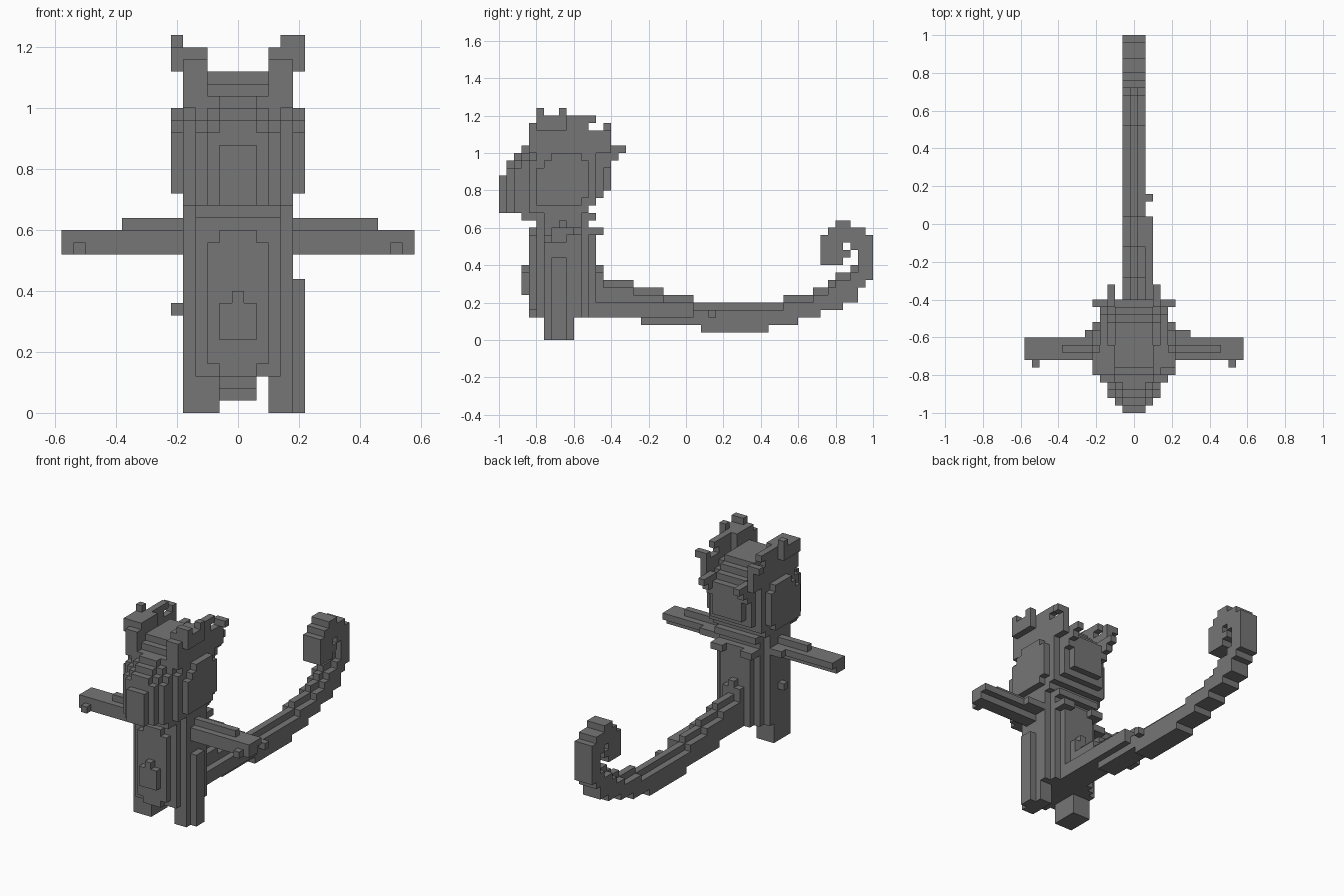
import bpy, bmesh

cube = bpy.data.objects.get("Cube")
if cube:
    bpy.data.objects.remove(cube, do_unlink=True)

S = 0.04  # block size
grey = bpy.data.materials.new("mid_grey")
grey.use_nodes = True
COLOUR = (0.18, 0.18, 0.18, 1)
grey.diffuse_color = COLOUR
grey.node_tree.nodes["Principled BSDF"].inputs["Base Color"].default_value = COLOUR

parts = {}


def block(part, xs, ys, zs, front_top=0, back=0, mirror=False):
    """Fill an inclusive block range; front-top and back corners can be stepped off."""
    (x0, x1), (y0, y1), (z0, z1) = xs, ys, zs
    cells = parts.setdefault(part, set())
    for y in range(y0, y1 + 1):
        for z in range(z0, z1 + 1):
            f, b, d, t = y - y0, y1 - y, z - z0, z1 - z
            if f + t < front_top or b + min(d, t) < back:
                continue
            for x in range(x0, x1 + 1):
                cells.add((x, y, z))
                if mirror:
                    cells.add((-x, y, z))


# Head: side-to-side layers, longest in the middle
block("head", (-5, 5), (5, 11), (18, 24), 2, 1)
block("head", (-4, 4), (4, 12), (17, 25), 2, 1)
block("head", (-3, 3), (2, 13), (17, 26), 4, 2)
block("head", (-2, 2), (1, 14), (17, 27), 5, 3)
block("head", (-1, 1), (0, 14), (17, 27), 6, 3)
block("head", (-3, 3), (3, 12), (16, 16))
# Stepped bridge of the snout
for step in range(3):
    block("head", (-1, 1), (1 + step, 4), (23 + step, 23 + step))
# Crest at the back of the head
block("head_crest", (-3, 3), (13, 14), (23, 24))
block("head_crest", (3, 3), (14, 15), (24, 25), mirror=True)
block("head_crest", (3, 3), (16, 16), (25, 25), mirror=True)

# Ears: upright plates flaring outward at the back
block("ears", (4, 4), (4, 11), (25, 29), 1, 0, True)
block("ears", (3, 3), (4, 8), (25, 29), 1, 0, True)
block("ears", (4, 4), (12, 14), (25, 27), mirror=True)
block("ears", (4, 4), (12, 12), (29, 29), mirror=True)
block("ears", (5, 5), (5, 8), (28, 29), mirror=True)
block("ears", (5, 5), (8, 8), (30, 30), mirror=True)
block("ears", (4, 5), (5, 5), (30, 30))
block("ears", (4, 5), (14, 14), (28, 28), mirror=True)

# Body with rounded belly
block("body", (-4, 4), (6, 10), (3, 16))
block("body", (-3, 3), (5, 11), (3, 16), 1, 0)
block("body", (-2, 2), (5, 12), (3, 14))
block("body", (-2, 2), (4, 4), (4, 13))
block("body", (-1, 1), (4, 4), (3, 14))
block("body", (-1, 1), (3, 3), (6, 8))
block("body", (0, 0), (3, 3), (9, 9))
block("body", (2, 3), (12, 13), (14, 14), mirror=True)

# Legs
block("left_leg", (3, 4), (6, 9), (0, 4))
block("left_leg", (5, 5), (7, 8), (0, 10))
block("right_leg", (-4, -2), (6, 9), (0, 4))
block("right_leg", (-5, -5), (8, 8), (8, 8))

# Arms with a ridge on top and a thumb near each tip
block("arms", (5, 14), (7, 8), (13, 14), mirror=True)
block("arms", (5, 14), (9, 9), (14, 14), mirror=True)
block("arms", (13, 13), (6, 6), (13, 13), mirror=True)
block("arms", (5, 6), (10, 10), (14, 14), mirror=True)
block("arms", (7, 7), (10, 10), (14, 14))
block("arms", (5, 11), (8, 8), (15, 15))
block("arms", (-9, -5), (8, 8), (15, 15))

# Tail: sagging run that rises at the end, with a raised middle row
for y0, y1, z0, z1 in [(12, 13, 3, 9), (14, 17, 3, 7), (18, 18, 3, 6),
                       (19, 21, 2, 6), (22, 25, 2, 5), (26, 26, 2, 4),
                       (27, 35, 1, 4), (36, 37, 2, 4), (38, 39, 2, 5),
                       (40, 41, 3, 5), (42, 42, 3, 6), (43, 43, 4, 6),
                       (44, 44, 4, 7), (45, 45, 4, 8), (46, 46, 5, 8),
                       (47, 47, 5, 9)]:
    block("tail", (0, 0), (y0, y1), (z0, z1))
    block("tail", (-1, 1), (y0, y1), (z0, z1 - 1))
block("tail", (2, 2), (13, 25), (3, 4))
block("tail", (2, 2), (28, 28), (3, 3))
# Curl at the tip of the tail
for y0, y1, z0, z1 in [(48, 48, 7, 14), (49, 49, 8, 13), (47, 47, 12, 14),
                       (46, 46, 13, 15), (46, 46, 11, 11), (45, 45, 10, 15),
                       (44, 44, 10, 14), (43, 43, 10, 13)]:
    block("tail_curl", (-1, 1), (y0, y1), (z0, z1))

# Turn each part into a mesh of its exposed block faces
solid = set().union(*parts.values())
used = set()
for name, cells in parts.items():
    cells -= used
    used |= cells
    bm = bmesh.new()
    corners = {}

    def corner(p):
        if p not in corners:
            corners[p] = bm.verts.new(((p[0] - 0.5) * S, p[1] * S - 1, p[2] * S))
        return corners[p]

    for c in sorted(cells):
        for axis in range(3):
            u, v = (axis + 1) % 3, (axis + 2) % 3
            for side in (0, 1):
                n = list(c)
                n[axis] += 2 * side - 1
                if tuple(n) in solid:
                    continue
                quad = []
                for a, b in ((0, 0), (1, 0), (1, 1), (0, 1)):
                    p = list(c)
                    p[axis] += side
                    p[u] += a
                    p[v] += b
                    quad.append(corner(tuple(p)))
                bm.faces.new(quad if side else quad[::-1])
    # Merge flat areas into single faces
    bmesh.ops.dissolve_limit(bm, angle_limit=0.01, verts=bm.verts[:], edges=bm.edges[:])
    mesh = bpy.data.meshes.new(name)
    bm.to_mesh(mesh)
    bm.free()
    mesh.materials.append(grey)
    bpy.context.collection.objects.link(bpy.data.objects.new(name, mesh))
